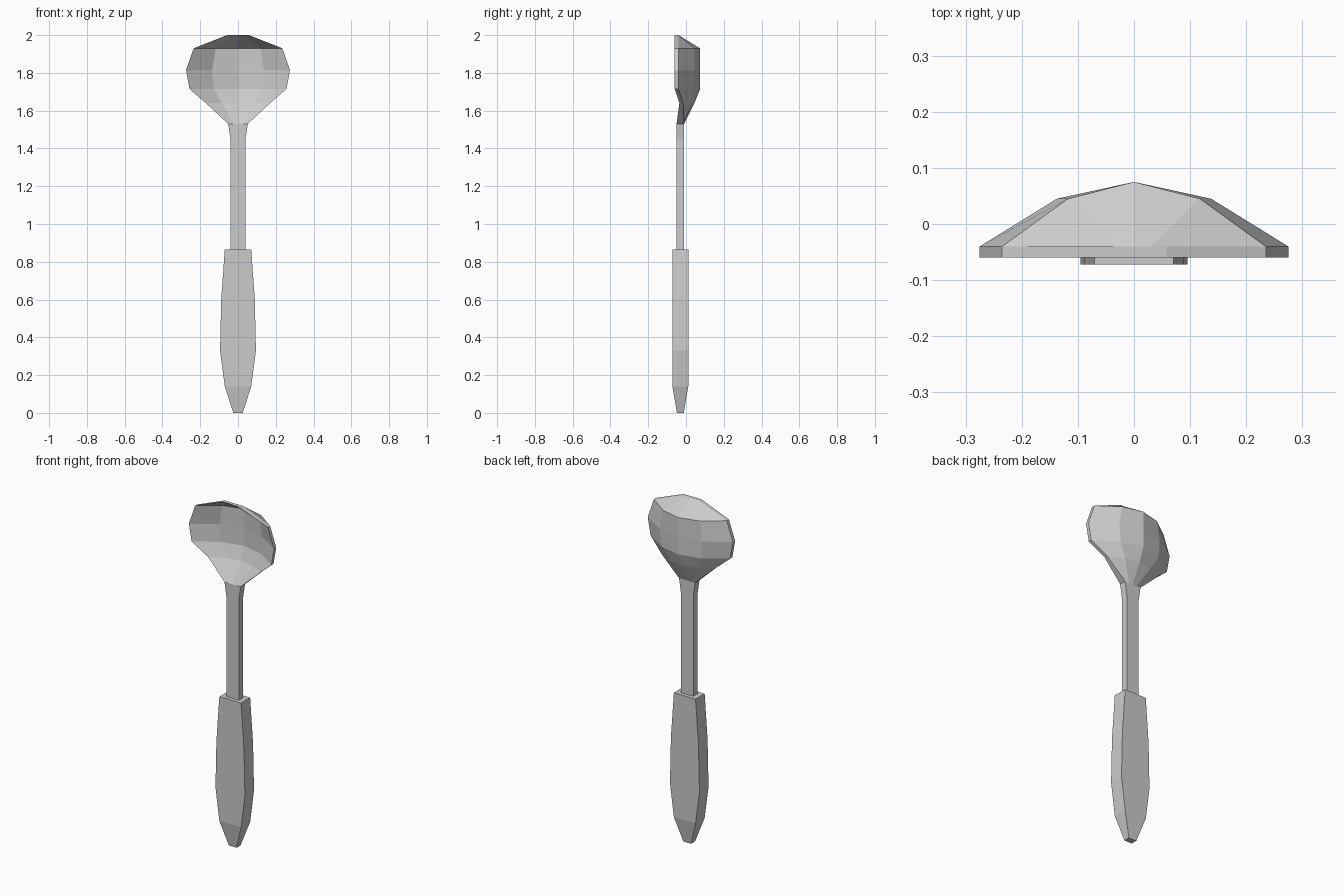
import bpy
import bmesh

if "Cube" in bpy.data.objects:
    bpy.data.objects.remove(bpy.data.objects["Cube"])


def finish(name, bm):
    bmesh.ops.recalc_face_normals(bm, faces=bm.faces)
    mesh = bpy.data.meshes.new(name)
    bm.to_mesh(mesh)
    bm.free()
    obj = bpy.data.objects.new(name, mesh)
    bpy.context.collection.objects.link(obj)
    return obj


def loft(name, loops):
    """Skin a closed, capped solid through a list of point loops."""
    bm = bmesh.new()
    rings = [[bm.verts.new(p) for p in loop] for loop in loops]
    n = len(rings[0])
    for a, b in zip(rings, rings[1:]):
        for i in range(n):
            j = (i + 1) % n
            bm.faces.new((a[i], a[j], b[j], b[i]))
    bm.faces.new(rings[0])
    bm.faces.new(rings[-1])
    return finish(name, bm)


def rect(z, half_w, half_d, y=-0.03):
    return [(-half_w, y - half_d, z), (half_w, y - half_d, z),
            (half_w, y + half_d, z), (-half_w, y + half_d, z)]


# Grip: tapered block, widest in its lower half
loft("grip", [rect(0, 0.025, 0.018), rect(0.14, 0.07, 0.042),
              rect(0.33, 0.095, 0.042), rect(0.6, 0.089, 0.042),
              rect(0.865, 0.07, 0.042)])

# Stem and scoop: each row is z, half width, back y at edge / mid / centre, thickness
rows = [
    (0.84, 0.04, -0.01, -0.01, -0.01, 0.04),
    (1.45, 0.04, -0.01, -0.01, -0.01, 0.04),
    (1.53, 0.052, -0.01, -0.01, -0.01, 0.04),
    (1.64, 0.17, -0.015, 0.03, 0.045, 0.02),
    (1.715, 0.257, -0.04, 0.045, 0.075, 0.02),
    (1.815, 0.275, -0.04, 0.045, 0.075, 0.02),
    (1.93, 0.235, -0.04, 0.045, 0.075, 0.02),
    (2.0, 0.058, -0.04, -0.04, -0.04, 0.02),
]


def shell_loop(z, w, edge, mid, centre, t):
    back = [(-w, edge, z), (-w / 2, mid, z), (0, centre, z),
            (w / 2, mid, z), (w, edge, z)]
    return back + [(x, y - t, z) for x, y, z in reversed(back)]


loft("stem_and_scoop", [shell_loop(*r) for r in rows])
